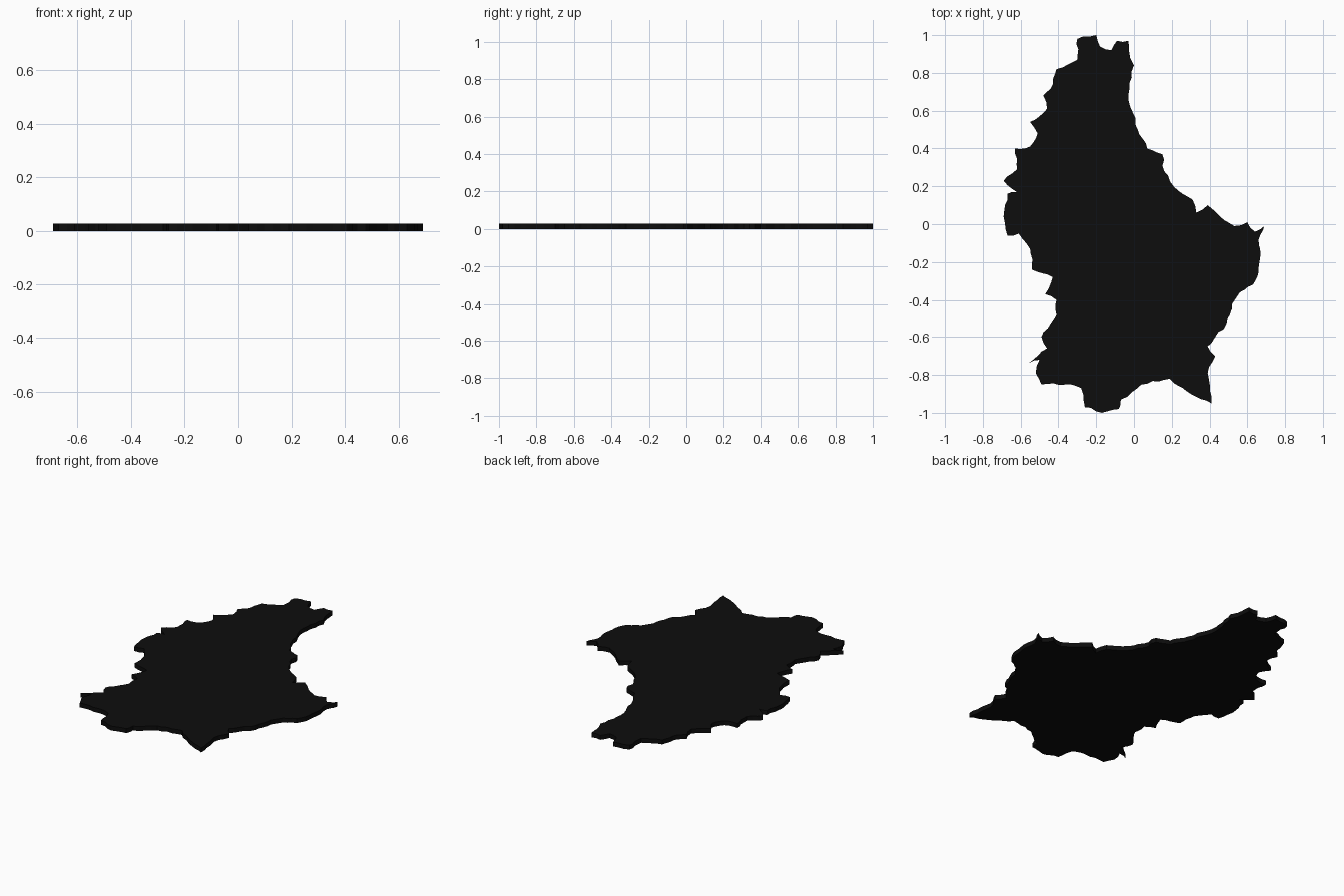
import bpy
import bmesh
import random
from mathutils import Vector

THICKNESS = 0.027
random.seed(7)

# Remove the default cube
default_cube = bpy.data.objects.get("Cube")
if default_cube:
    bpy.data.objects.remove(default_cube, do_unlink=True)

# Border corners, clockwise from the northern tip, in hundredths of a unit
north_east_border = [
    (-20, 100), (-18, 94), (-12, 92), (-9, 97), (-3, 97), (-2, 88), (0, 84),
    (-3, 68), (2, 50), (7, 40), (15, 37), (16, 28), (21, 20), (31, 13),
    (33, 6), (39, 10), (48, 2), (53, -1), (60, 1), (64, -4),
]
south_east_border = [
    (69, -1), (66, -8), (67, -16), (66, -25), (63, -32), (56, -36), (52, -42),
    (49, -53), (39, -65), (43, -70), (39, -79), (41, -95), (30, -90),
    (19, -82), (4, -85), (-1, -89), (-7, -93), (-8, -98),
]
south_west_border = [
    (-17, -100), (-26, -97), (-28, -87), (-36, -85), (-49, -85), (-52, -79),
    (-50, -72), (-56, -74), (-46, -66), (-49, -60), (-41, -48), (-41, -40),
    (-47, -37), (-43, -28), (-54, -24), (-55, -13), (-61, -5), (-67, -6),
]
north_west_border = [
    (-69, 4), (-67, 16), (-62, 17), (-69, 23), (-62, 29), (-63, 40),
    (-55, 41), (-51, 48), (-55, 54), (-46, 61), (-48, 68), (-43, 74),
    (-41, 82), (-30, 87), (-30, 98),
]


def make_material(name, colour):
    """Create one flat matte colour."""
    material = bpy.data.materials.new(name)
    material.use_nodes = True
    material.diffuse_color = colour
    shader = material.node_tree.nodes["Principled BSDF"]
    shader.inputs["Base Color"].default_value = colour
    shader.inputs["Roughness"].default_value = 0.9
    return material


def roughen(corners, step, amount):
    """Subdivide a closed outline and nudge the added points sideways."""
    outline = []
    for start, end in zip(corners, corners[1:] + corners[:1]):
        edge = end - start
        sideways = Vector((-edge.y, edge.x)).normalized()
        pieces = max(1, round(edge.length / step))
        outline.append(start)
        for i in range(1, pieces):
            nudge = random.uniform(-amount, amount)
            outline.append(start.lerp(end, i / pieces) + sideways * nudge)
    return outline


def make_slab(name, outline, thickness, material):
    """Extrude a closed outline upwards into a solid plate."""
    bm = bmesh.new()
    base = bm.faces.new([bm.verts.new((p.x, p.y, 0)) for p in outline])
    extruded = bmesh.ops.extrude_face_region(bm, geom=[base], use_keep_orig=True)
    top = [v for v in extruded["geom"] if isinstance(v, bmesh.types.BMVert)]
    bmesh.ops.translate(bm, verts=top, vec=(0, 0, thickness))
    # Split the large outlines into clean triangles
    caps = [f for f in bm.faces if len(f.verts) > 4]
    bmesh.ops.triangulate(bm, faces=caps, ngon_method="EAR_CLIP")
    bmesh.ops.recalc_face_normals(bm, faces=bm.faces)
    mesh = bpy.data.meshes.new(name)
    bm.to_mesh(mesh)
    bm.free()
    mesh.materials.append(material)
    slab = bpy.data.objects.new(name, mesh)
    bpy.context.collection.objects.link(slab)
    return slab


# Flat black land plate with a ragged edge
black = make_material("matte_black", (0.004, 0.004, 0.004, 1))
border = north_east_border + south_east_border + south_west_border + north_west_border
corners = [Vector(point) / 100 for point in border]
make_slab("land_plate", roughen(corners, 0.03, 0.007), THICKNESS, black)
